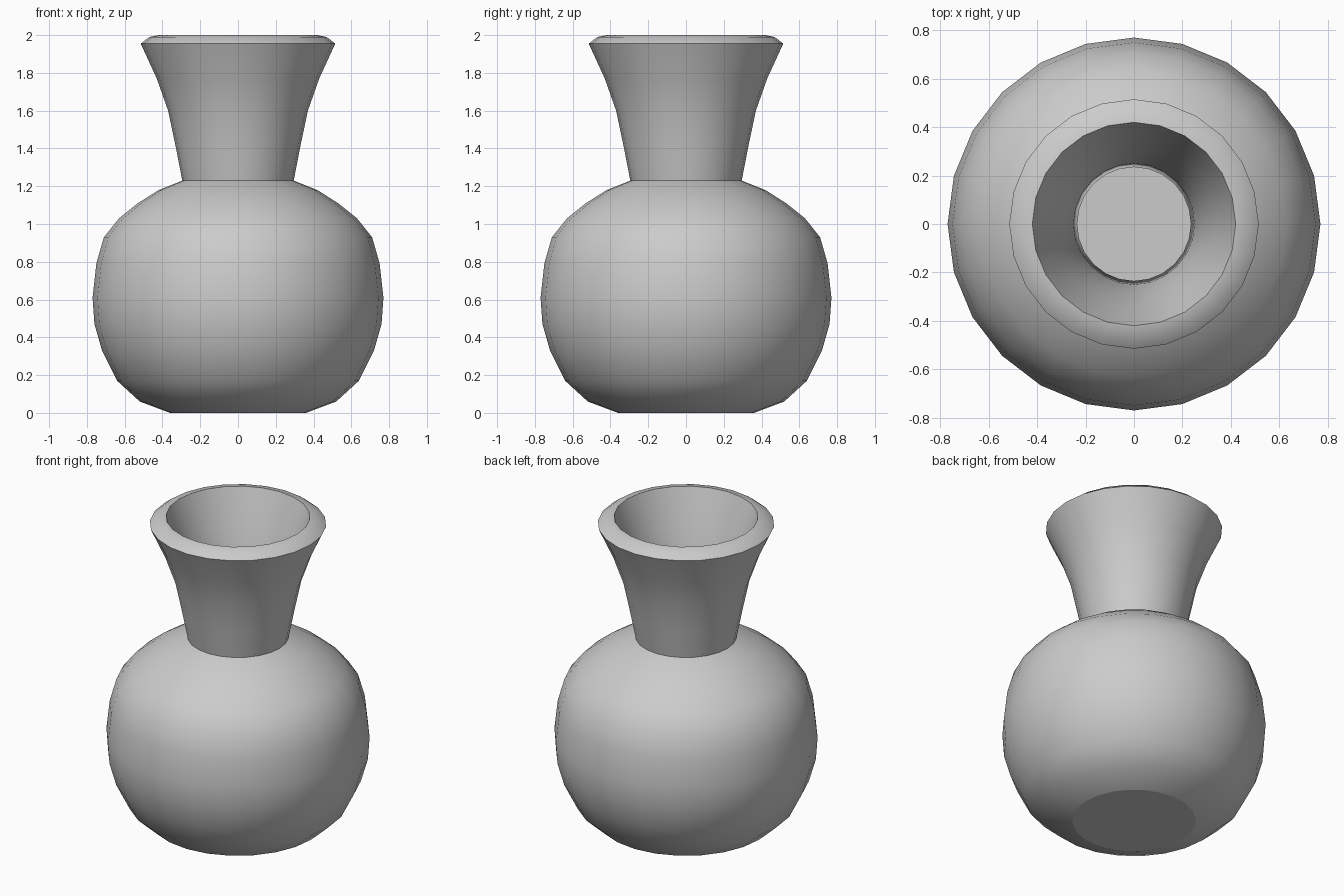
import bpy
import math

SIDES = 24

cube = bpy.data.objects.get("Cube")
if cube:
    bpy.data.objects.remove(cube, do_unlink=True)

clay = bpy.data.materials.new("grey_clay")
clay.use_nodes = True
clay.diffuse_color = (0.6, 0.6, 0.6, 1)
clay.node_tree.nodes["Principled BSDF"].inputs["Base Color"].default_value = clay.diffuse_color


def lathe(name, profile, cap_start=False, cap_end=False):
    """Turn a (radius, height) profile around z; caps stay flat."""
    verts, faces = [], []
    for r, z in profile:
        for i in range(SIDES):
            a = math.tau * i / SIDES
            verts.append((r * math.cos(a), r * math.sin(a), z))
    for row in range(len(profile) - 1):
        low, high = row * SIDES, (row + 1) * SIDES
        for i in range(SIDES):
            j = (i + 1) % SIDES
            faces.append((low + i, low + j, high + j, high + i))
    walls = len(faces)
    if cap_start:
        faces.append(tuple(reversed(range(SIDES))))
    if cap_end:
        faces.append(tuple(range(len(verts) - SIDES, len(verts))))
    mesh = bpy.data.meshes.new(name)
    mesh.from_pydata(verts, [], faces)
    for poly in mesh.polygons:
        poly.use_smooth = poly.index < walls
    mesh.materials.append(clay)
    obj = bpy.data.objects.new(name, mesh)
    bpy.context.collection.objects.link(obj)
    return obj


# Round belly with a flat foot
lathe("belly", [(0.36, 0), (0.52, 0.06), (0.64, 0.17), (0.72, 0.33),
                (0.76, 0.47), (0.77, 0.61), (0.75, 0.79), (0.71, 0.93),
                (0.63, 1.03), (0.53, 1.11), (0.42, 1.18), (0.295, 1.23)],
      cap_start=True)

# Flaring neck
lathe("neck", [(0.295, 1.23), (0.33, 1.41), (0.37, 1.6),
               (0.43, 1.77), (0.515, 1.955)])

# Rounded lip
lathe("lip", [(0.515, 1.955), (0.47, 1.99), (0.42, 2.0)])

# Hollow inside, from the mouth down to the floor
lathe("inside_wall", [(0.42, 2.0), (0.345, 1.79), (0.29, 1.61),
                      (0.25, 1.42), (0.235, 1.19), (0.38, 1.1),
                      (0.57, 0.97), (0.67, 0.77), (0.69, 0.61),
                      (0.65, 0.37), (0.58, 0.23), (0.48, 0.13), (0.34, 0.08)],
      cap_end=True)
